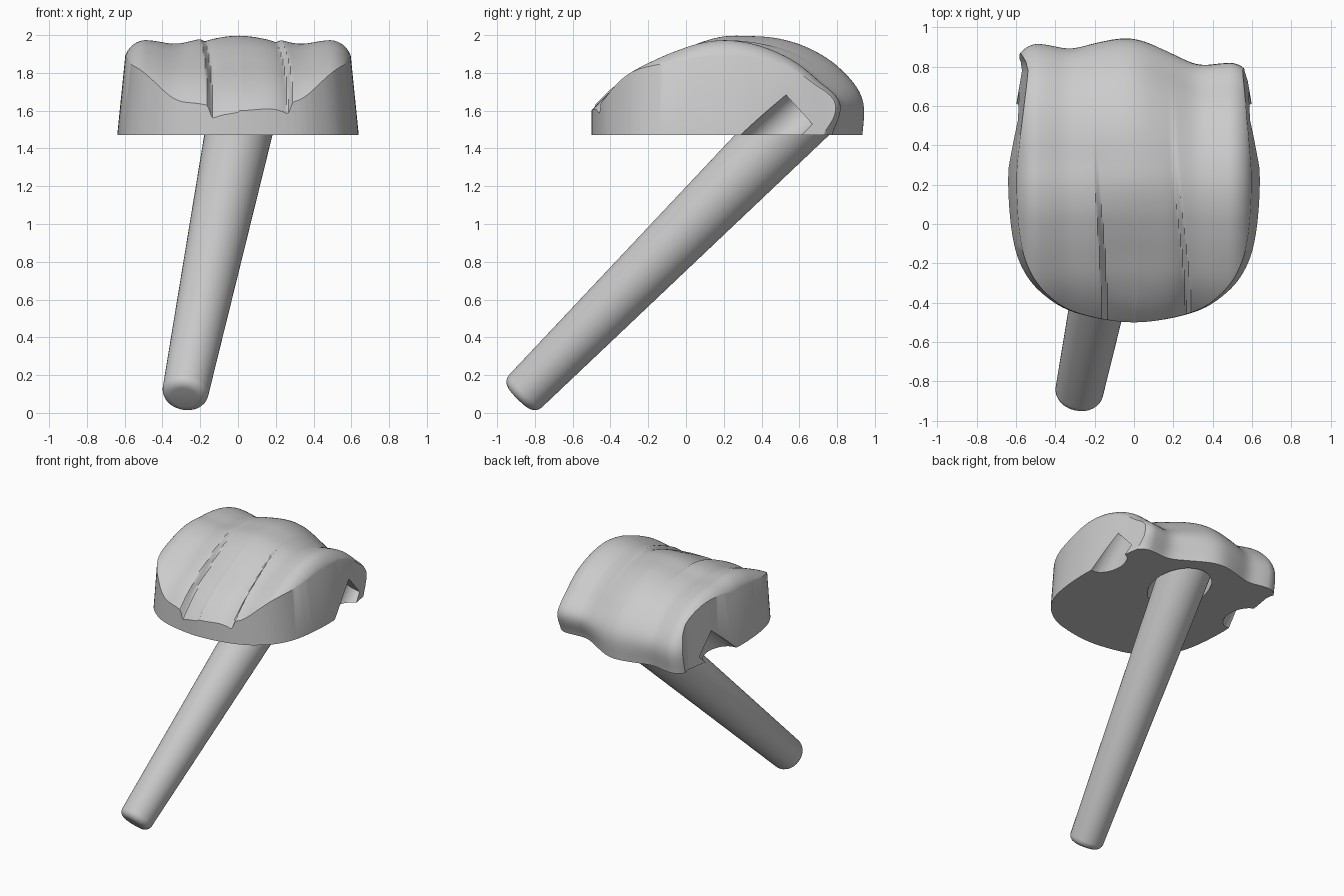
import bpy, bmesh, math
from mathutils import Vector

if "Cube" in bpy.data.objects:
    bpy.data.objects.remove(bpy.data.objects["Cube"], do_unlink=True)

FLOOR = 1.47          # underside of the head
CENTRE_Y = 0.2        # axis of the domed sweep


def catmull(pts, t, closed=False):
    """Smooth curve through points, t in point-index units."""
    n = len(pts)
    i = int(math.floor(t)) if closed else min(int(t), n - 2)
    f = t - i
    pick = (lambda k: pts[k % n]) if closed else (lambda k: pts[max(0, min(n - 1, k))])
    a, b, c, d = (pick(i + k) for k in (-1, 0, 1, 2))
    return b + (c - a) * (f / 2) + (a * 2 - b * 5 + c * 4 - d) * (f * f / 2) \
        + (b * 3 - a - c * 3 + d) * (f ** 3 / 2)


def smoothstep(a, b, v):
    s = max(0.0, min(1.0, (v - a) / (b - a)))
    return s * s * (3 - 2 * s)


def bump(v, width):
    return math.exp(-(v / width) ** 2)


def new_object(name, bm):
    bmesh.ops.recalc_face_normals(bm, faces=bm.faces)
    mesh = bpy.data.meshes.new(name)
    bm.to_mesh(mesh)
    bm.free()
    obj = bpy.data.objects.new(name, mesh)
    bpy.context.collection.objects.link(obj)
    return obj


def activate(obj):
    bpy.ops.object.select_all(action='DESELECT')
    obj.select_set(True)
    bpy.context.view_layer.objects.active = obj


def boolean(target, cutter, operation):
    cutter.hide_render = True
    mod = target.modifiers.new(cutter.name, 'BOOLEAN')
    mod.operation, mod.solver, mod.object = operation, 'EXACT', cutter
    activate(target)
    bpy.ops.object.modifier_apply(modifier=mod.name)
    bpy.data.objects.remove(cutter, do_unlink=True)


def tapered_rod(name, start, end, r1, r2, sides=48):
    start, end = Vector(start), Vector(end)
    bm = bmesh.new()
    bmesh.ops.create_cone(bm, cap_ends=True, segments=sides, radius1=r1,
                          radius2=r2, depth=(end - start).length)
    obj = new_object(name, bm)
    rot = Vector((0, 0, 1)).rotation_difference(end - start).to_matrix()
    for v in obj.data.vertices:
        v.co = rot @ v.co + (start + end) / 2
    return obj


# Dome radii every 15 degrees, from the back round to the front
left = [.70, .735, .69, .625, .56, .515, .505, .505, .515, .55, .615, .695, .80]
mid = [.73, .755, .705, .645, .59, .545, .525, .508, .505, .53, .595, .685, .78]
right = [.575, .64, .58, .545, .52, .508, .505, .505, .515, .55, .615, .695, .80]


def dome_radius(x, deg):
    l, m, r = (catmull(k, deg / 15) for k in (left, mid, right))
    side = l + (r - l) * smoothstep(-0.5, 0.5, x)
    radius = side + (m - (l + r) / 2) * bump(x, 0.2)
    radius -= 0.022 * bump(abs(x) - 0.33, 0.1)
    # creases that deepen towards the front
    front = smoothstep(50, 175, deg)
    line = 0.2 + front * (0.08 if x > 0 else -0.05)
    inward = line - abs(x)
    cut = smoothstep(-0.015, 0.02, inward) * math.exp(-max(0, inward) / 0.09)
    radius -= (0.01 + 0.05 * front) * cut * smoothstep(30, 80, deg)
    # rounded shoulders
    s = max(0, min(1, (abs(x) - 0.48) / 0.125))
    return radius - 0.13 * (1 - math.sqrt(1 - s * s))


# Head: lobed dome swept from back to front
COLS, ROWS, HALF = 132, 72, 0.68
bm = bmesh.new()
grid = []
for i in range(COLS + 1):
    x = HALF * (2 * i / COLS - 1)
    column = []
    for j in range(ROWS + 1):
        deg = 180 * j / ROWS
        r, a = dome_radius(x, deg), math.radians(deg)
        column.append(bm.verts.new((x, CENTRE_Y + r * math.cos(a), FLOOR + r * math.sin(a))))
    grid.append(column)
for p, q in zip(grid, grid[1:]):
    for j in range(ROWS + 1):
        k = (j + 1) % (ROWS + 1)
        bm.faces.new((p[j], p[k], q[k], q[j]))
bm.faces.new(grid[0])
bm.faces.new(grid[-1])
head = new_object("head", bm)

# Trim the dome to its tapered plan outline
half = [(.3, -.45), (.47, -.35), (.57, -.22), (.62, -.05), (.64, .2),
        (.627, .4), (.6, .6), (.57, .78), (.53, 1.05)]
outline = [Vector((0, -.5))] + [Vector(p) for p in half] \
    + [Vector((-x, y)) for x, y in reversed(half)]
STEPS = 6
bm = bmesh.new()
rings = []
for z, scale in ((1.4, 1.01), (2.1, 0.9)):
    pts = [catmull(outline, k / STEPS, True) for k in range(len(outline) * STEPS)]
    rings.append([bm.verts.new((p.x * scale, p.y, z)) for p in pts])
for k in range(len(rings[0])):
    bm.faces.new((rings[0][k - 1], rings[0][k], rings[1][k], rings[1][k - 1]))
for ring in rings:
    bm.faces.new(ring)
boolean(head, new_object("outline_trim", bm), 'INTERSECT')

# Shaft axis, running from the tip up into the head
tip = Vector((-0.285, -0.885, 0.08))
entry = Vector((0, 0.5, FLOOR))
axis = entry - tip
top = tip + axis * 1.13

# Socket around the shaft and slanted notches in both side walls
boolean(head, tapered_rod("socket_cut", tip + axis * 0.8, top, 0.205, 0.205), 'DIFFERENCE')
for side in (-1, 1):
    notch = tapered_rod("notch_cut", (side * 0.62, 0.15, 1.2), (side * 0.62, 0.60, 1.605),
                        0.11, 0.11)
    boolean(head, notch, 'DIFFERENCE')

# Shaft with a rounded tip
shaft = tapered_rod("shaft", tip, top + axis * 0.01, 0.121, 0.185)
bevel = shaft.modifiers.new("tip_round", 'BEVEL')
bevel.width, bevel.segments = 0.05, 5
bevel.limit_method, bevel.angle_limit = 'ANGLE', math.radians(50)
activate(shaft)
bpy.ops.object.modifier_apply(modifier=bevel.name)

for obj in (head, shaft):
    activate(obj)
    bpy.ops.object.shade_smooth_by_angle(angle=math.radians(35))
